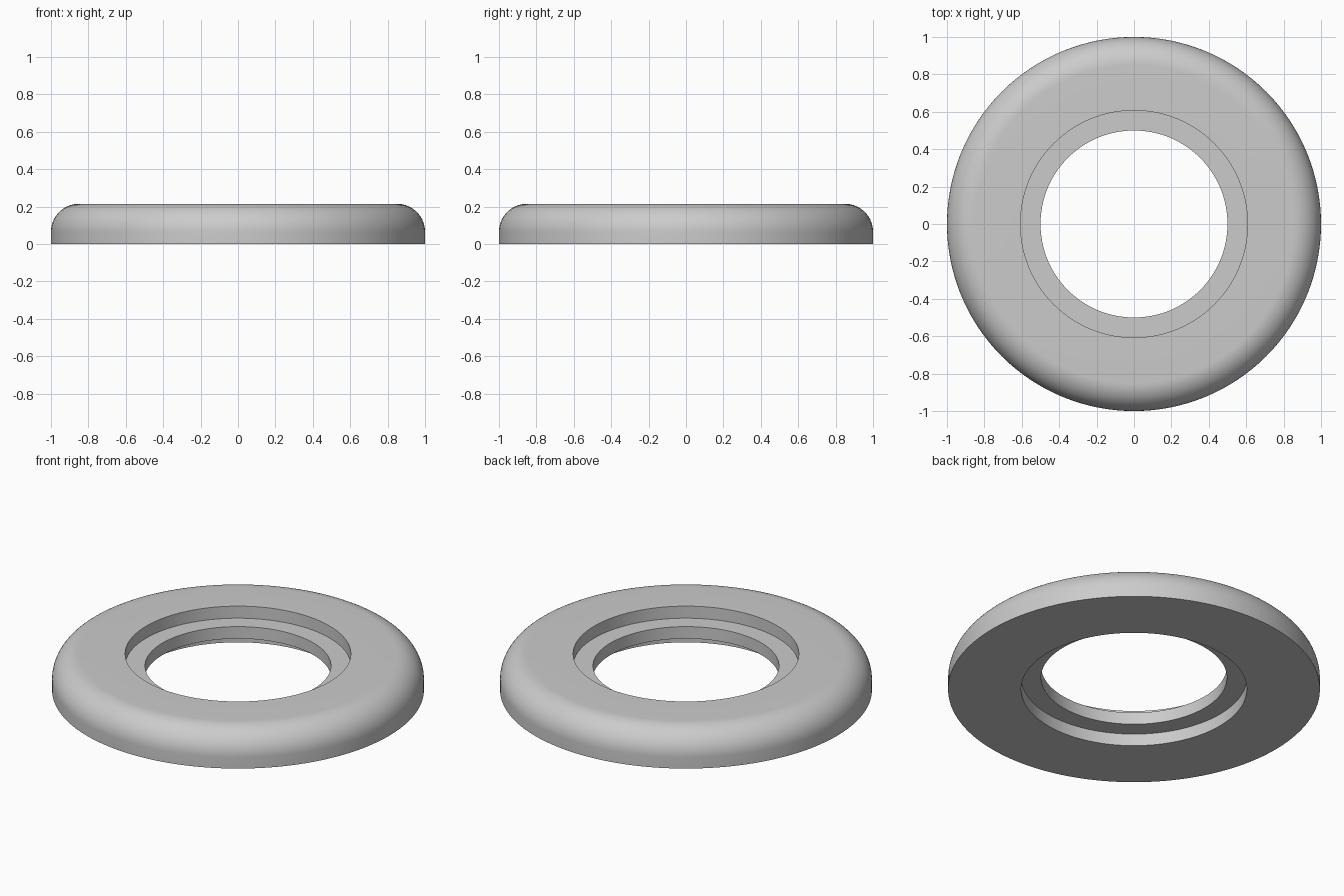
import bpy, bmesh
from math import pi, sin, cos, radians

cube = bpy.data.objects.get("Cube")
if cube:
    bpy.data.objects.remove(cube, do_unlink=True)

# Overall sizes
OUTER, HOLE, RECESS = 1.0, 0.5, 0.607
HEIGHT, ROUND = 0.215, 0.15
STEPS, SEGMENTS = 16, 128

# Single grey material
grey = bpy.data.materials.new("light grey")
grey.use_nodes = True
colour = (0.6, 0.6, 0.6, 1)
grey.diffuse_color = colour
grey.node_tree.nodes["Principled BSDF"].inputs["Base Color"].default_value = colour

# Cross-section: rounded outer shoulder, inner lip with a recess above and below
low, high = HEIGHT / 3, HEIGHT * 2 / 3
profile = [(RECESS, 0), (OUTER, 0)]
for i in range(STEPS + 1):
    a = pi / 2 * i / STEPS
    profile.append((OUTER - ROUND + ROUND * cos(a), HEIGHT - ROUND + ROUND * sin(a)))
profile += [(RECESS, HEIGHT), (RECESS, high), (HOLE, high), (HOLE, low), (RECESS, low)]

# Revolve the closed section around z
bm = bmesh.new()
verts = [bm.verts.new((r, 0, z)) for r, z in profile]
edges = [bm.edges.new((v, verts[(i + 1) % len(verts)])) for i, v in enumerate(verts)]
bmesh.ops.spin(bm, geom=verts + edges, cent=(0, 0, 0), axis=(0, 0, 1),
               angle=2 * pi, steps=SEGMENTS, use_merge=True)
bmesh.ops.remove_doubles(bm, verts=bm.verts, dist=0.0001)
bmesh.ops.recalc_face_normals(bm, faces=bm.faces)
mesh = bpy.data.meshes.new("stepped_ring")
bm.to_mesh(mesh)
bm.free()
mesh.materials.append(grey)

ring = bpy.data.objects.new("stepped_ring", mesh)
bpy.context.collection.objects.link(ring)
bpy.ops.object.select_all(action='DESELECT')
ring.select_set(True)
bpy.context.view_layer.objects.active = ring
bpy.ops.object.shade_smooth_by_angle(angle=radians(30))
